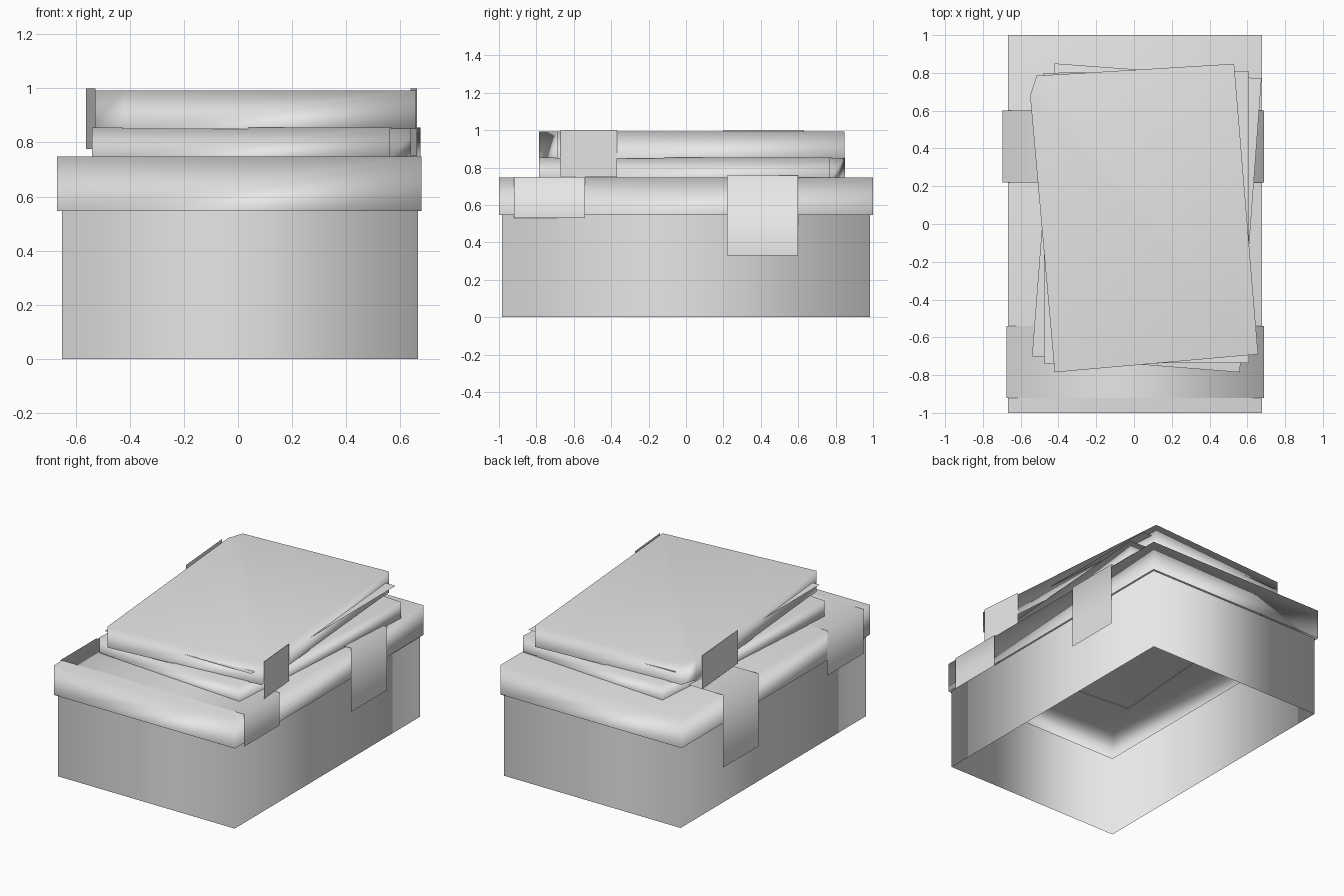
import bpy
import bmesh

cube = bpy.data.objects.get("Cube")
if cube:
    bpy.data.objects.remove(cube, do_unlink=True)

GREY = (0.8, 0.8, 0.8, 1.0)
mat = bpy.data.materials.new("plain grey card")
mat.use_nodes = True
mat.diffuse_color = GREY
mat.node_tree.nodes["Principled BSDF"].inputs["Base Color"].default_value = GREY


def finish(name, bm, smooth=True):
    """Turn a bmesh into a named object with the card material."""
    mesh = bpy.data.meshes.new(name)
    bm.to_mesh(mesh)
    bm.free()
    mesh.materials.append(mat)
    for poly in mesh.polygons:
        poly.use_smooth = smooth
    obj = bpy.data.objects.new(name, mesh)
    bpy.context.collection.objects.link(obj)
    return obj


def shell(name, outline, z0, z1, capped=True):
    """Thin walls over an anticlockwise outline, open below, optionally capped on top."""
    bm = bmesh.new()
    low = [bm.verts.new((x, y, z0)) for x, y in outline]
    top = [bm.verts.new((x, y, z1)) for x, y in outline]
    for i in range(len(outline)):
        j = (i + 1) % len(outline)
        bm.faces.new((low[i], low[j], top[j], top[i]))
    if capped:
        bm.faces.new(top)
    obj = finish(name, bm)
    if capped:
        obj.modifiers.new("soft normals", "WEIGHTED_NORMAL").mode = 'FACE_AREA'


def strip(name, start, end, smooth=True):
    """Flat card strip joining two matching rows of points."""
    bm = bmesh.new()
    a = [bm.verts.new(p) for p in start]
    b = [bm.verts.new(p) for p in end]
    for i in range(len(a) - 1):
        bm.faces.new((a[i], a[i + 1], b[i + 1], b[i]))
    finish(name, bm, smooth)


def rect(x0, x1, y0, y1):
    return [(x0, y0), (x1, y0), (x1, y1), (x0, y1)]


def strap(name, y0, y1, path):
    """Band folded over the lid, hanging down on both sides."""
    strip(name, [(x, y0, z) for x, z in path], [(x, y1, z) for x, z in path])


# Box and lid
shell("box_walls", rect(-0.65, 0.665, -0.985, 0.985), 0, 0.55, capped=False)
shell("box_lid", rect(-0.668, 0.678, -1, 1), 0.547, 0.747)

# Stacked folders, turned opposite ways
shell("lower_folder", [(-0.54, -0.70), (0.56, -0.785), (0.675, 0.77), (-0.42, 0.85)],
      0.742, 0.855)
shell("upper_folder", [(-0.42, -0.785), (0.657, -0.69), (0.53, 0.848),
                       (-0.515, 0.785), (-0.55, 0.68)], 0.85, 0.992)

# Loose sheet poking out of the upper folder
strip("loose_sheet", [(-0.475, -0.74, 0.93), (0.61, -0.735, 0.93)],
      [(-0.48, 0.80, 0.93), (0.605, 0.81, 0.93)])

# Bands over the lid
strap("front_band", -0.92, -0.54, [(-0.675, 0.45), (-0.675, 0.75), (0.687, 0.75), (0.687, 0.53)])
strap("rear_band", 0.22, 0.60, [(-0.695, 0.27), (-0.695, 0.758), (0.687, 0.758), (0.687, 0.33)])

# Side tabs on the upper folder
for name, (ax, ay), (bx, by), z0 in (
        ("right_tab", (0.662, -0.67), (0.637, -0.37), 0.75),
        ("left_tab", (-0.562, 0.63), (-0.527, 0.20), 0.775)):
    strip(name, [(ax, ay, z0), (bx, by, z0)], [(ax, ay, 1.0), (bx, by, 1.0)], False)
